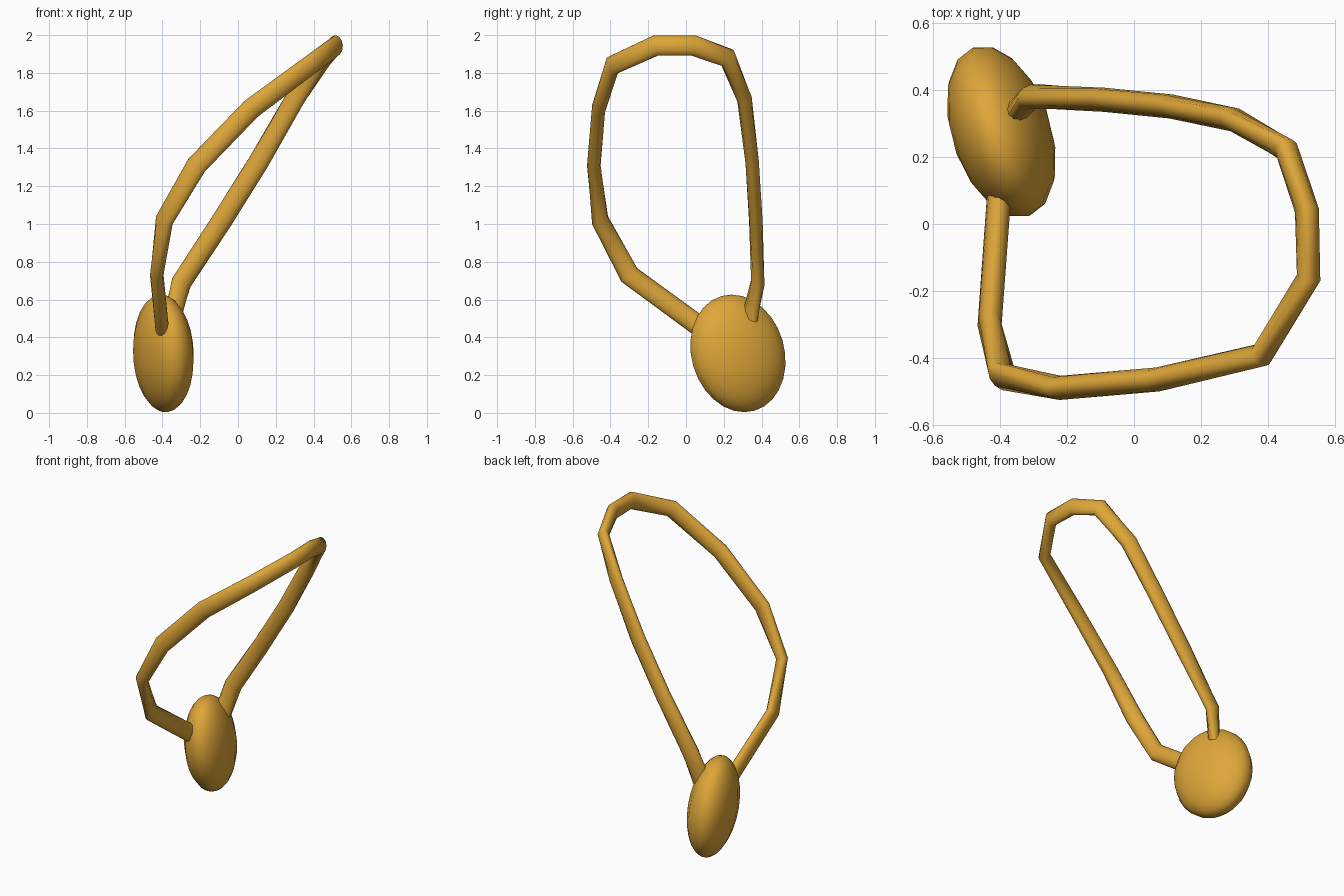
import bpy
import bmesh
import math
from mathutils import Vector

default_cube = bpy.data.objects.get("Cube")
if default_cube:
    bpy.data.objects.remove(default_cube, do_unlink=True)


def make_material(name, colour):
    material = bpy.data.materials.new(name)
    material.use_nodes = True
    material.diffuse_color = colour
    material.node_tree.nodes["Principled BSDF"].inputs["Base Color"].default_value = colour
    return material


def finish(obj, material, angle):
    obj.data.materials.append(material)
    bpy.ops.object.select_all(action="DESELECT")
    obj.select_set(True)
    bpy.context.view_layer.objects.active = obj
    bpy.ops.object.shade_smooth_by_angle(angle=math.radians(angle))


def sweep_oval(name, path, half_width, half_height, sides):
    """Sweep an upright oval section along a path, mitred at each bend."""
    points = [Vector(p) for p in path]
    up = Vector((0, 0, 1))
    bm = bmesh.new()
    rings = []
    for i, point in enumerate(points):
        before = (point - points[i - 1]).normalized() if i > 0 else Vector()
        after = (points[i + 1] - point).normalized() if i < len(points) - 1 else Vector()
        tangent = (before + after).normalized()
        across = tangent.cross(up).normalized()
        tall = across.cross(tangent).normalized()
        ring = []
        for k in range(sides):
            turn = math.tau * k / sides
            offset = across * half_width * math.cos(turn) + tall * half_height * math.sin(turn)
            ring.append(bm.verts.new(point + offset))
        rings.append(ring)
    for lower, upper in zip(rings, rings[1:]):
        for k in range(sides):
            n = (k + 1) % sides
            bm.faces.new((lower[k], lower[n], upper[n], upper[k]))
    bm.faces.new(rings[0])
    bm.faces.new(rings[-1])
    bmesh.ops.recalc_face_normals(bm, faces=bm.faces[:])
    mesh = bpy.data.meshes.new(name)
    bm.to_mesh(mesh)
    bm.free()
    obj = bpy.data.objects.new(name, mesh)
    bpy.context.collection.objects.link(obj)
    return obj


gold = make_material("warm gold", (0.73, 0.38, 0.04, 1))

# Flattened, tilted oval pendant
bpy.ops.mesh.primitive_uv_sphere_add(
    segments=16, ring_count=14, radius=1,
    location=(-0.395, 0.275, 0.315), rotation=(0.27, -0.09, 0.33))
pendant = bpy.context.object
pendant.name = "pendant"
pendant.scale = (0.146, 0.261, 0.316)
finish(pendant, gold, 60)

# Leaning loop, both ends sunk into the pendant
loop_path = [
    (-0.40, 0.11, 0.43), (-0.43, -0.30, 0.73), (-0.39, -0.455, 1.02),
    (-0.22, -0.488, 1.31), (0.07, -0.463, 1.61), (0.38, -0.39, 1.84),
    (0.52, -0.16, 1.945), (0.515, 0.04, 1.945), (0.455, 0.22, 1.88),
    (0.30, 0.31, 1.66), (0.11, 0.35, 1.33), (-0.09, 0.37, 1.01),
    (-0.30, 0.38, 0.69), (-0.35, 0.335, 0.50),
]
loop = sweep_oval("hanging_loop", loop_path, half_width=0.036, half_height=0.055, sides=12)
finish(loop, gold, 60)
